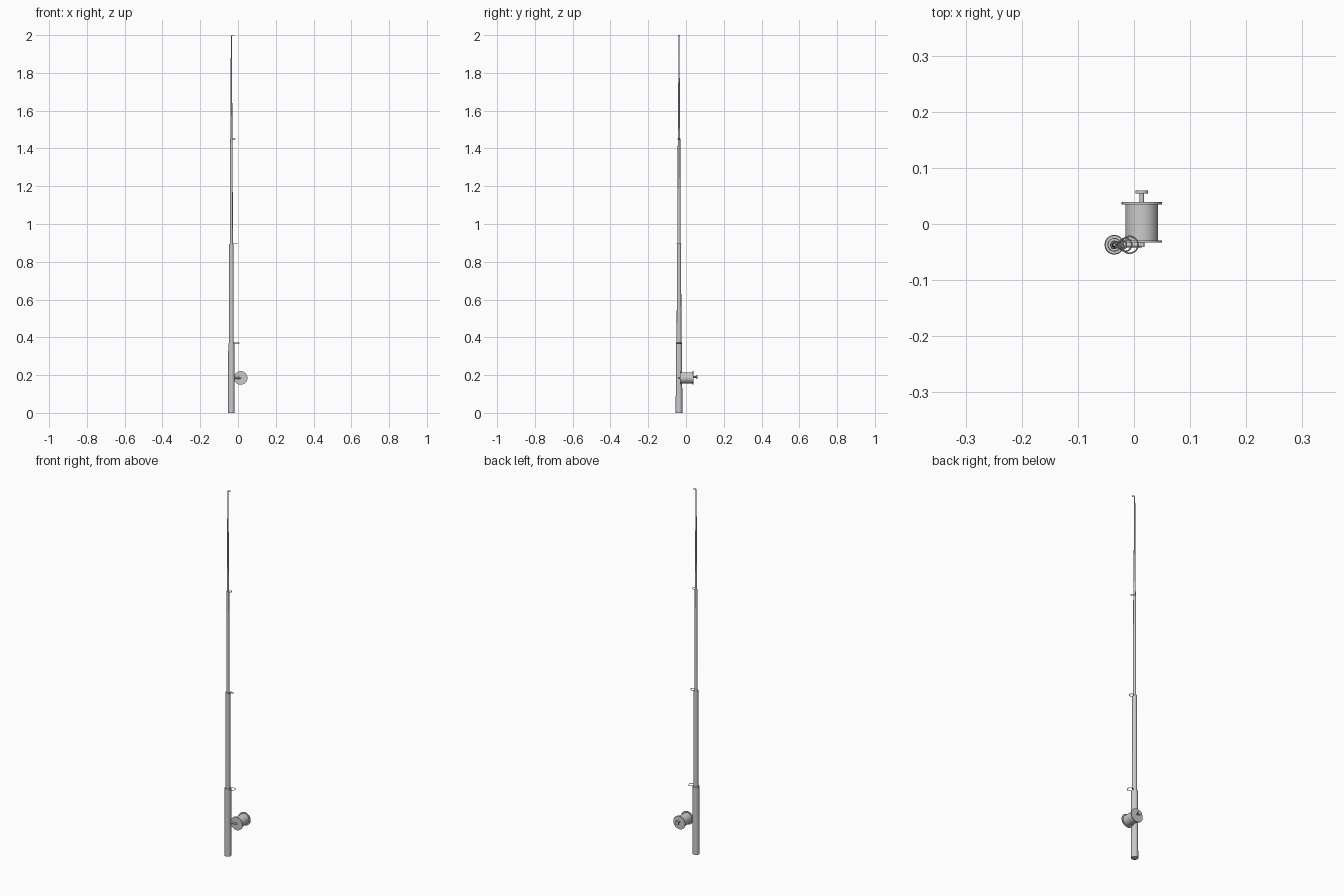
import bpy, math
from mathutils import Vector

if "Cube" in bpy.data.objects:
    bpy.data.objects.remove(bpy.data.objects["Cube"])

RX, RY = -0.035, -0.037      # rod axis
CX, CZ = 0.014, 0.185        # reel axis


def finish(name):
    o = bpy.context.object
    o.name = name
    bpy.ops.object.shade_smooth_by_angle(angle=math.radians(35))
    return o


def rod(name, a, b, r1, r2=None, n=32):
    """Cylinder or cone running from point a to point b."""
    a, b = Vector(a), Vector(b)
    d = b - a
    bpy.ops.mesh.primitive_cone_add(vertices=n, radius1=r1, radius2=r1 if r2 is None else r2,
                                    depth=d.length, location=(a + b) / 2,
                                    rotation=d.to_track_quat('Z', 'Y').to_euler())
    return finish(name)


def ring(name, x, z, r, t):
    bpy.ops.mesh.primitive_torus_add(location=(x, RY, z), major_radius=r, minor_radius=t,
                                     major_segments=32, minor_segments=10)
    return finish(name)


# Telescoping rod sections, each with a guide ring at its upper end
sections = [("grip", 0.0, 0.37, 0.0175, 0.0165, 0.0150),
            ("lower_section", 0.37, 0.895, 0.0122, 0.0115, 0.0115),
            ("middle_section", 0.895, 1.45, 0.0078, 0.0066, 0.0080),
            ("tip_section", 1.45, 1.998, 0.0055, 0.0028, 0.0055)]
for i, (name, z0, z1, r0, r1, rr) in enumerate(sections):
    rod(name, (RX, RY, z0), (RX, RY, z1), r0, r1)
    inner = sections[i + 1][3] if i < 3 else r1
    ring(name + "_guide", RX + inner + rr, z1, rr, 0.0014)

# Reel spool lying along y, with a flange at each end
rod("spool", (CX, -0.031, CZ), (CX, 0.037, CZ), 0.029)
rod("front_flange", (CX, -0.033, CZ), (CX, -0.029, CZ), 0.036)
rod("back_flange", (CX, 0.035, CZ), (CX, 0.039, CZ), 0.036)

# Reel foot joining the rod to the spool axle
rod("reel_foot", (RX, RY, CZ), (CX, RY, CZ), 0.0045, n=20)
rod("axle", (CX, RY - 0.004, CZ), (CX, -0.031, CZ), 0.0045, n=20)

# Handle stem and knob
rod("handle_stem", (CX, 0.037, CZ + 0.005), (CX, 0.056, CZ + 0.005), 0.004, n=20)
rod("handle_knob", (CX, 0.0545, CZ + 0.005), (CX, 0.06, CZ + 0.005), 0.011)
